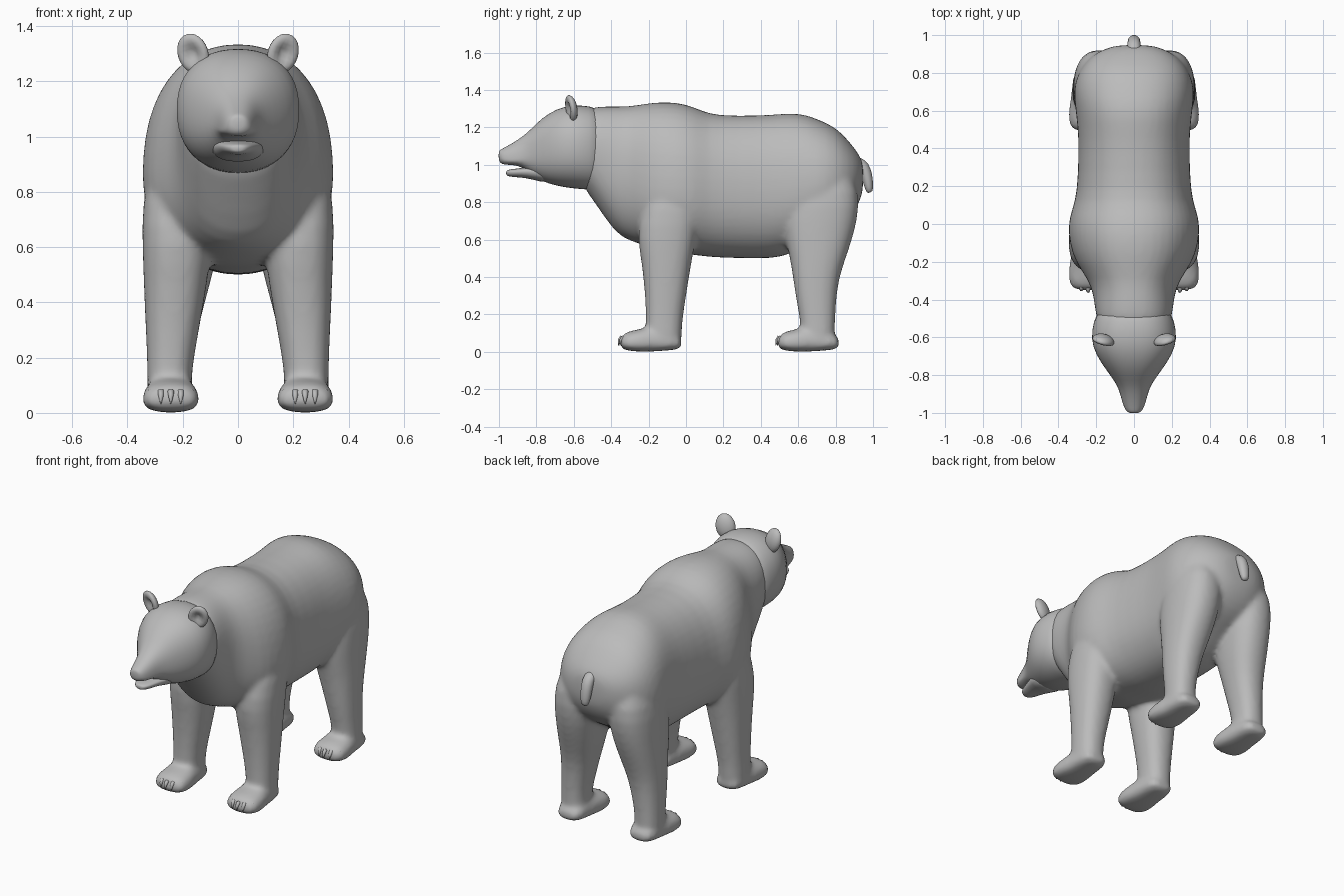
import bpy, bmesh, math
from mathutils import Vector, Matrix

fur = bpy.data.materials.new("grey fur")
fur.diffuse_color = (0.5, 0.5, 0.5, 1)


def finish(name, bm, subdiv=0, remesh=0):
    bmesh.ops.recalc_face_normals(bm, faces=bm.faces)
    for f in bm.faces:
        f.smooth = True
    me = bpy.data.meshes.new(name)
    bm.to_mesh(me)
    bm.free()
    me.materials.append(fur)
    ob = bpy.data.objects.new(name, me)
    bpy.context.collection.objects.link(ob)
    if subdiv:
        ob.modifiers.new("round", 'SUBSURF').levels = subdiv
        ob.modifiers["round"].render_levels = subdiv
    if remesh:
        m = ob.modifiers.new("merge", 'REMESH')
        m.mode, m.voxel_size, m.use_smooth_shade = 'VOXEL', remesh, True
        s = ob.modifiers.new("soften", 'SMOOTH')
        s.factor, s.iterations = 0.5, 8
    return ob


def skin(bm, rings):
    """Bridge a list of point rings and cap both ends."""
    vs = [[bm.verts.new(p) for p in r] for r in rings]
    n = len(vs[0])
    for a, b in zip(vs, vs[1:]):
        for i in range(n):
            j = (i + 1) % n
            bm.faces.new((a[i], a[j], b[j], b[i]))
    bm.faces.new(vs[0])
    bm.faces.new(vs[-1])


def spow(v, p):
    return math.copysign(abs(v) ** p, v)


def loft_y(bm, stations, cx=0, p=0.88, n=24, dy=0):
    """Stations along y: y, top z, bottom z, half width, z of widest point."""
    rings = []
    for y, zt, zb, hw, zm in stations:
        ring = []
        for k in range(n):
            a = math.tau * k / n
            s = spow(math.sin(a), p)
            ring.append((cx + hw * spow(math.cos(a), p), y + dy,
                         zm + s * ((zt - zm) if s > 0 else (zm - zb))))
        rings.append(ring)
    skin(bm, rings)


def loft_z(bm, stations, side, p=0.85, n=20):
    """Stations along z: z, inner x, outer x, front y, back y."""
    rings = []
    for z, x0, x1, y0, y1 in stations:
        rings.append([(side * ((x0 + x1) / 2 + (x1 - x0) / 2 * spow(math.cos(math.tau * k / n), p)),
                       (y0 + y1) / 2 + (y1 - y0) / 2 * spow(math.sin(math.tau * k / n), p), z)
                      for k in range(n)])
    skin(bm, rings)


# Torso with neck, hump and rump
TORSO = [(-.58, 1.29, .91, .18, 1.10), (-.48, 1.315, .79, .205, 1.08), (-.38, 1.315, .63, .215, 1.0),
         (-.30, 1.315, .59, .24, .92), (-.20, 1.335, .56, .315, .86), (-.10, 1.342, .53, .345, .86),
         (0, 1.33, .52, .353, .86), (.08, 1.295, .51, .33, .86), (.16, 1.265, .50, .303, .86),
         (.40, 1.267, .495, .295, .86), (.50, 1.275, .50, .30, .86), (.61, 1.283, .54, .312, .88),
         (.71, 1.245, .61, .325, .88), (.80, 1.205, .66, .30, .90), (.87, 1.13, .71, .25, .92),
         (.92, 1.065, .78, .18, .93), (.95, 1.01, .86, .09, .94)]
FRONT = [(.97, .14, .31, -.15, .08), (.75, .10, .35, -.25, .08), (.60, .095, .347, -.262, .055),
         (.48, .108, .343, -.238, .03), (.30, .14, .335, -.219, .002), (.15, .168, .328, -.214, -.022),
         (.06, .165, .33, -.22, -.02), (.012, .18, .32, -.20, -.04)]
REAR = [(1.02, .08, .26, .60, .86), (.85, .045, .318, .53, .935), (.70, .05, .324, .515, .917),
        (.60, .07, .325, .53, .89), (.50, .09, .327, .555, .855), (.38, .125, .327, .573, .815),
        (.25, .155, .327, .593, .802), (.15, .172, .327, .613, .797), (.06, .168, .33, .61, .797),
        (.012, .18, .32, .64, .78)]
PAW = [(-.02, .07, .02, .06, .045), (-.06, .11, .008, .085, .05), (-.18, .15, .0, .092, .05),
       (-.24, .122, .0, .106, .045), (-.30, .114, .003, .106, .045), (-.335, .098, .012, .092, .045),
       (-.352, .07, .025, .06, .045)]
bm = bmesh.new()
loft_y(bm, TORSO)
for side in (-1, 1):
    loft_z(bm, FRONT, side)
    loft_z(bm, REAR, side)
    for dy in (0, .842):
        loft_y(bm, PAW, side * .243, .8, 16, dy)
finish("body_and_legs", bm, 1, .014)

# Head with upper muzzle, then lower jaw
bm = bmesh.new()
loft_y(bm, [(-.42, 1.29, .86, .18, 1.08), (-.52, 1.318, .865, .218, 1.09), (-.61, 1.322, .872, .23, 1.10),
            (-.69, 1.302, .885, .205, 1.09), (-.77, 1.253, .91, .15, 1.07), (-.83, 1.19, .945, .105, 1.05),
            (-.875, 1.15, .99, .08, 1.035), (-.93, 1.115, 1.0, .066, 1.025), (-.975, 1.09, 1.0, .052, 1.03),
            (-.995, 1.08, 1.01, .036, 1.045), (-1.002, 1.068, 1.03, .02, 1.05)])
finish("head", bm, 1)
bm = bmesh.new()
loft_y(bm, [(-.72, 1.0, .89, .12, .96), (-.82, .995, .922, .085, .965), (-.88, .982, .932, .066, .965),
            (-.93, .978, .934, .05, .962), (-.955, .972, .94, .032, .96), (-.962, .966, .948, .015, .957)], n=16)
finish("lower_jaw", bm, 1)

# Ears: cupped flattened balls
bm = bmesh.new()
for side in (-1, 1):
    mat = (Matrix.Translation((side * .163, -.618, 1.300)) @ Matrix.Rotation(side * .35, 4, 'Z')
           @ Matrix.Rotation(side * .25, 4, 'Y') @ Matrix.Rotation(.2, 4, 'X'))
    ear = bmesh.ops.create_uvsphere(bm, u_segments=20, v_segments=12, radius=1)["verts"]
    for v in ear:
        x, y, z = v.co
        y = y if y > 0 else y * (.6 - 1.2 * max(0, .75 - math.hypot(x, z)))
        v.co = mat @ Vector((x * .058, y * .035, z * .074))
finish("ears", bm)

# Tail: short hanging tube
TAIL = [(.88, 1.04, .028), (.935, 1.015, .036), (.96, .97, .036), (.972, .92, .034),
        (.98, .875, .028), (.985, .85, .016)]
bm = bmesh.new()
skin(bm, [[(r * math.cos(t), y + .8 * r * math.sin(t), z + .35 * r * math.sin(t))
           for t in (math.tau * k / 12 for k in range(12))] for y, z, r in TAIL])
finish("tail", bm, 1)

# Claws: five curved hooks on every paw
bm = bmesh.new()
for side in (-1, 1):
    for dy in (0, .842):
        for i in range(-2, 3):
            x = side * .243 + i * .036
            y = dy + .009 * i * i
            hook = [(-.315, .075, .009), (-.343, .078, .012), (-.358, .06, .009), (-.362, .034, .002)]
            skin(bm, [[(x + r * math.cos(t), y + hy + .7 * r * math.sin(t), z - .7 * r * math.sin(t))
                       for t in (math.tau * k / 8 for k in range(8))] for hy, z, r in hook])
finish("claws", bm)
